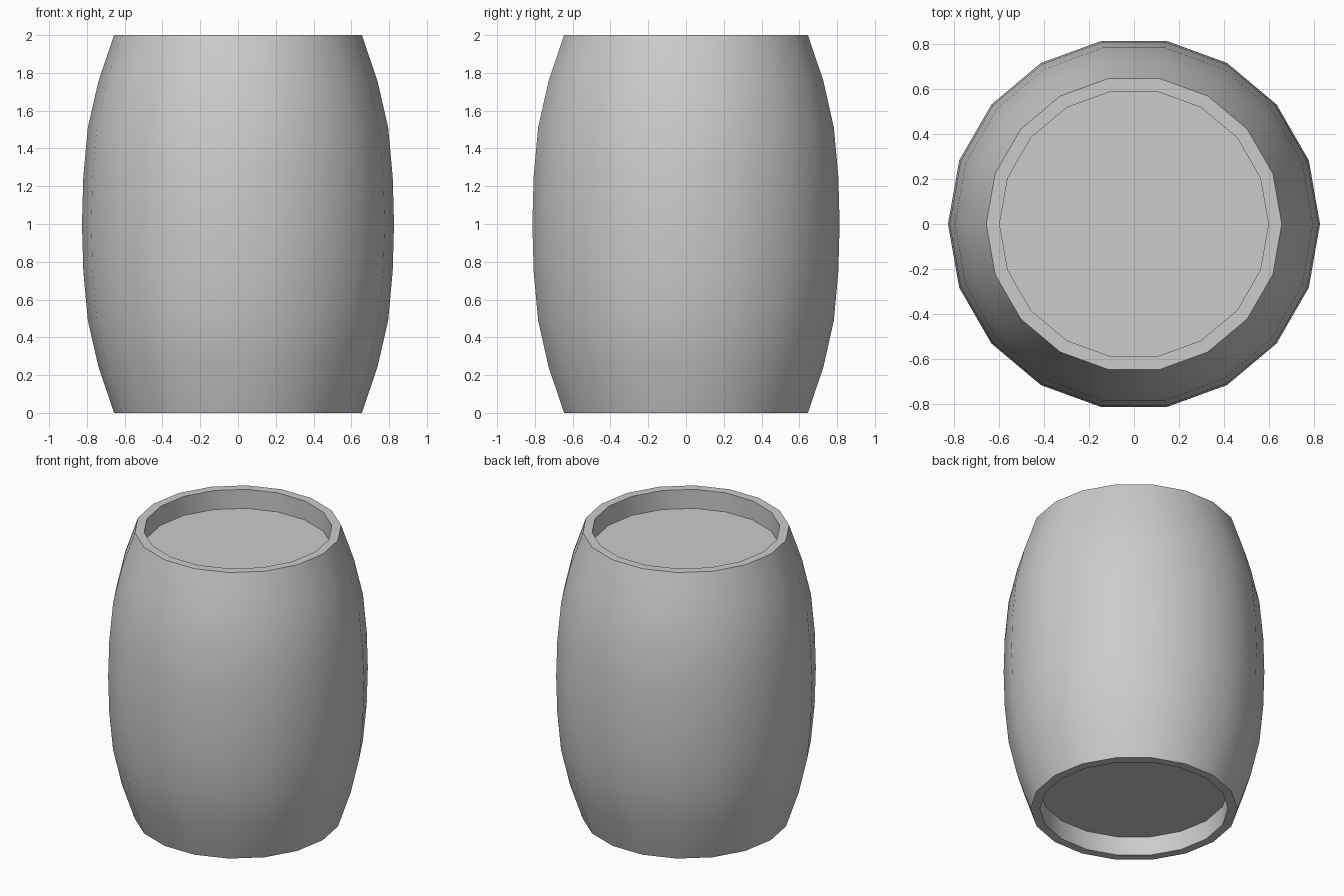
import bpy, bmesh, math

if "Cube" in bpy.data.objects:
    bpy.data.objects.remove(bpy.data.objects["Cube"])

SIDES = 18


def lathe(name, profile):
    """Spin a closed (radius, z) profile about z; radius 0 makes a pole."""
    bm = bmesh.new()
    rings = []
    for r, z in profile:
        if r == 0:
            rings.append([bm.verts.new((0, 0, z))])
        else:
            rings.append([bm.verts.new((r * math.cos(math.tau * i / SIDES),
                                        r * math.sin(math.tau * i / SIDES), z))
                          for i in range(SIDES)])
    for a, b in zip(rings, rings[1:]):
        for i in range(SIDES):
            j = (i + 1) % SIDES
            if len(a) == 1:
                bm.faces.new((a[0], b[j], b[i]))
            elif len(b) == 1:
                bm.faces.new((a[i], a[j], b[0]))
            else:
                bm.faces.new((a[i], a[j], b[j], b[i]))
    bmesh.ops.recalc_face_normals(bm, faces=bm.faces)
    me = bpy.data.meshes.new(name)
    bm.to_mesh(me)
    bm.free()
    ob = bpy.data.objects.new(name, me)
    bpy.context.collection.objects.link(ob)
    bpy.context.view_layer.objects.active = ob
    ob.select_set(True)
    bpy.ops.object.shade_smooth_by_angle(angle=math.radians(35))
    return ob


# Bulging staves, mirrored about mid height, with recessed heads at both ends
half = [(0, 0.133), (0.597, 0.133), (0.597, 0), (0.656, 0),
        (0.739, 0.245), (0.795, 0.49), (0.819, 0.75)]
profile = half + [(0.826, 1.0)] + [(r, 2 - z) for r, z in reversed(half)]
lathe("barrel", profile)
